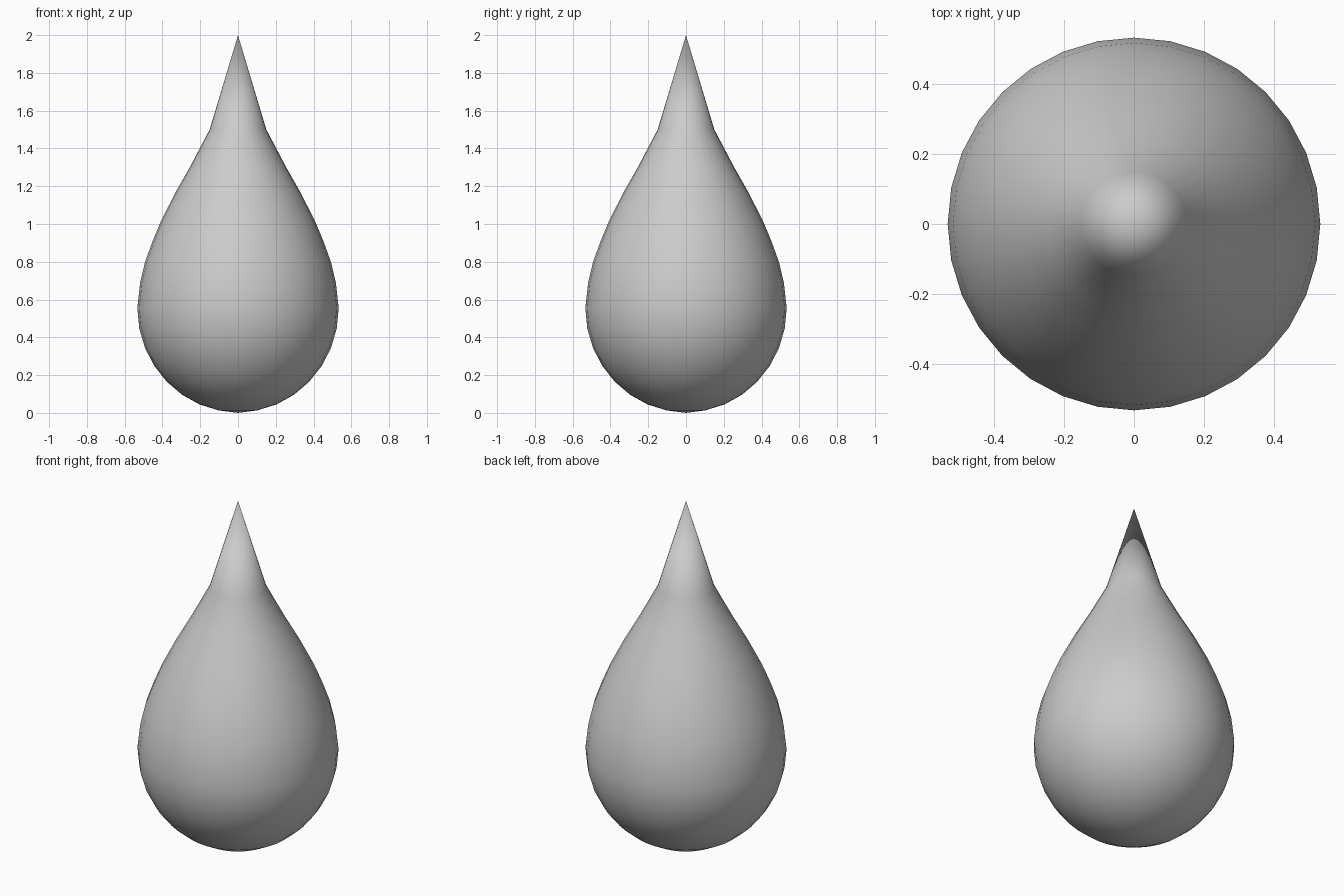
import bpy, bmesh, math

if "Cube" in bpy.data.objects:
    bpy.data.objects.remove(bpy.data.objects["Cube"])

SEGMENTS = 32

# Profile (radius, height): stretched sphere rings below, tapering neck above
profile = [(0.533 * math.sin(math.radians(11.25 * i)),
            0.555 - 0.552 * math.cos(math.radians(11.25 * i))) for i in range(1, 9)]
profile += [(0.518, 0.69), (0.492, 0.80), (0.452, 0.91), (0.408, 1.015),
            (0.332, 1.165), (0.25, 1.31), (0.15, 1.50)]

# Drop body: lathe the profile, closing it with a pole at each end
bm = bmesh.new()
rings = []
for r, z in profile:
    rings.append([bm.verts.new((r * math.cos(2 * math.pi * k / SEGMENTS),
                                r * math.sin(2 * math.pi * k / SEGMENTS), z))
                  for k in range(SEGMENTS)])
bottom = bm.verts.new((0, 0, 0))
tip = bm.verts.new((0, 0, 2))
for k in range(SEGMENTS):
    n = (k + 1) % SEGMENTS
    bm.faces.new((bottom, rings[0][n], rings[0][k]))
    for a, b in zip(rings, rings[1:]):
        bm.faces.new((a[k], a[n], b[n], b[k]))
    bm.faces.new((rings[-1][k], rings[-1][n], tip))
for f in bm.faces:
    f.smooth = True

mesh = bpy.data.meshes.new("drop")
bm.to_mesh(mesh)
bm.free()
drop = bpy.data.objects.new("drop", mesh)
bpy.context.collection.objects.link(drop)
